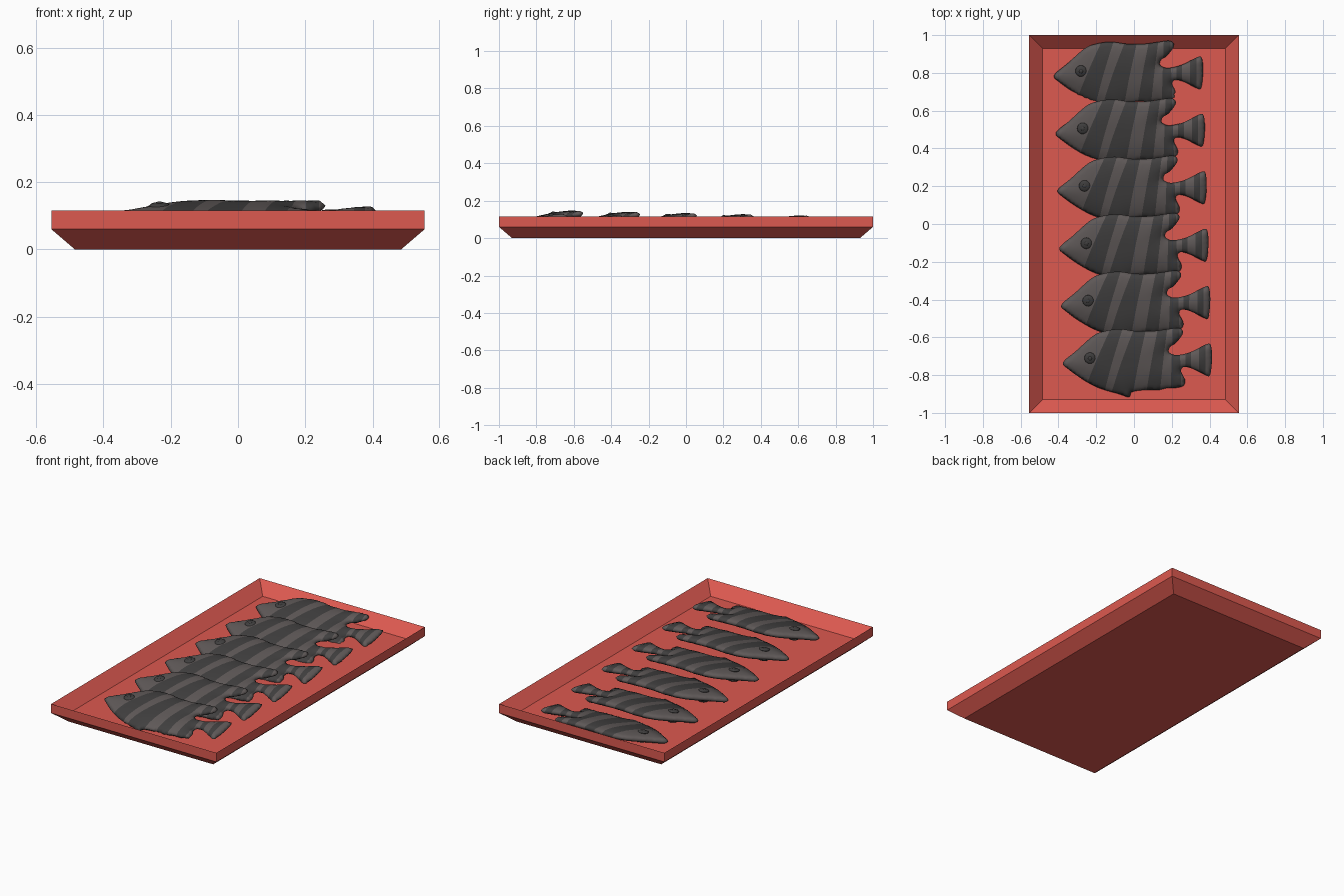
import bpy, bmesh, math
from mathutils import Vector
from mathutils.geometry import delaunay_2d_cdt

if "Cube" in bpy.data.objects:
    bpy.data.objects.remove(bpy.data.objects["Cube"])


def material(name, rgb):
    m = bpy.data.materials.new(name)
    m.diffuse_color = (*rgb, 1)
    m.use_nodes = True
    m.node_tree.nodes["Principled BSDF"].inputs["Base Color"].default_value = m.diffuse_color
    return m


RED = material("tray_red", (0.72, 0.10, 0.08))
GREY = material("fish_grey", (0.115, 0.10, 0.098))
DARK = material("stripe_dark", (0.052, 0.050, 0.050))


def add(name, mesh):
    ob = bpy.data.objects.new(name, mesh)
    bpy.context.collection.objects.link(ob)
    return ob


# Tray: flared base, upright rim, sloping inner walls, raised floor
bm = bmesh.new()
rings = []
for hx, hy, z in [(.485, .93, 0), (.555, 1, .06), (.555, 1, .115), (.485, .93, .05)]:
    rings.append([bm.verts.new((sx * hx, sy * hy, z))
                  for sx, sy in [(-1, -1), (1, -1), (1, 1), (-1, 1)]])
for a, b in zip(rings, rings[1:]):
    for i in range(4):
        j = (i + 1) % 4
        bm.faces.new((a[i], a[j], b[j], b[i]))
bm.faces.new(rings[0][::-1])
bm.faces.new(rings[-1])
tray_mesh = bpy.data.meshes.new("tray")
bm.to_mesh(tray_mesh)
tray_mesh.materials.append(RED)
add("tray", tray_mesh)

# Fish outline, clockwise from the nose (1 unit = 188.8 steps)
S = 188.8
KEYS = [(-71, -4), (-68, 1), (-58, 9), (-41, 24), (-29, 29), (-14, 31), (2, 29), (19, 29),
        (34, 31), (45, 32), (49, 27), (42, 17), (36, 13), (35, 8), (41, 5), (50, 6), (59, 9),
        (73, 16), (77, 14), (78, 1), (76, -15), (71, -15), (59, -9), (50, -7), (47, -11),
        (51, -20), (49, -26), (40, -28), (33, -28), (24, -30), (10, -30), (-2, -32),
        (-5, -37), (-15, -34), (-35, -28), (-52, -19), (-66, -9)]


def spline(keys, n=5):
    pts = [Vector(k) / S for k in keys]
    out, m = [], len(pts)
    for i in range(m):
        p0, p1, p2, p3 = (pts[(i + k) % m] for k in (-1, 0, 1, 2))
        for k in range(n):
            t = k / n
            out.append(.5 * (2 * p1 + (p2 - p0) * t + (2 * p0 - 5 * p1 + 4 * p2 - p3) * t * t
                             + (3 * p1 - p0 - 3 * p2 + p3) * t ** 3))
    return out


outline = spline(KEYS)
segs = list(zip(outline, outline[1:] + outline[:1]))


def inside(p):
    odd = False
    for a, b in segs:
        if (a.y > p.y) != (b.y > p.y) and p.x < a.x + (p.y - a.y) / (b.y - a.y) * (b.x - a.x):
            odd = not odd
    return odd


def edge_distance(p):
    best = 9
    for a, b in segs:
        d = b - a
        t = max(0, min(1, (p - a).dot(d) / d.length_squared))
        best = min(best, (p - a - d * t).length)
    return best


def height(d):
    return .033 * math.sqrt(max(0, 1 - (1 - min(d / .14, 1)) ** 2))


# Stripe borders in pairs: x at the back, x at the belly
BORDERS = [(-.127, -.254), (-.063, -.150), (-.002, -.11), (.063, 0), (.125, .07), (.175, .14),
           (.205, .195), (.24, .25), (.272, .272), (.302, .302), (.345, .345), (.378, .378)]


def border_x(b, y):
    t = (.16 - y) / .30
    return b[0] + (b[1] - b[0]) * t - .05 * abs(b[0] - b[1]) * 4 * t * (1 - t)


# Planar triangulation with the outline and stripe borders as fixed edges
pts = list(outline)
edges = [(i, (i + 1) % len(pts)) for i in range(len(pts))]
for b in BORDERS:
    first = len(pts)
    for k in range(25):
        y = .18 - .39 * k / 24
        pts.append(Vector((border_x(b, y), y)))
    edges += [(first + k, first + k + 1) for k in range(24)]
step = .014
for i in range(-28, 31):
    for j in range(-15, 14):
        p = Vector(((i + .5 * (j % 2)) * step, j * step))
        if (inside(p) and edge_distance(p) > .005
                and min(abs(p.x - border_x(b, p.y)) for b in BORDERS) > .004):
            pts.append(p)
flat, _, tris, *_ = delaunay_2d_cdt(pts, edges, [], 0, 1e-5)
tris = [t for t in tris if inside(sum((flat[i] for i in t), Vector((0, 0))) / len(t))]

# Inflate from the outline, then soften the ridge
used = sorted({i for t in tris for i in t})
dist = {i: edge_distance(flat[i]) for i in used}
z = {i: height(dist[i]) for i in used}
near = {i: set() for i in used}
for t in tris:
    for i in t:
        near[i].update(t)
for _ in range(3):
    z = {i: z[i] if dist[i] < .02 else sum(z[k] for k in near[i]) / len(near[i]) for i in used}

# Fish body: upper and lower halves share the rim
bm = bmesh.new()
upper = {i: bm.verts.new((flat[i].x, flat[i].y, 0 if dist[i] < 1e-4 else z[i])) for i in used}
lower = {i: upper[i] if dist[i] < 1e-4 else bm.verts.new((flat[i].x, flat[i].y, -z[i]))
         for i in used}
for t in tris:
    c = sum((flat[i] for i in t), Vector((0, 0))) / len(t)
    striped = sum(c.x > border_x(b, c.y) for b in BORDERS) % 2
    for side in (upper, lower):
        vs = [side[i] for i in t]
        f = bm.faces.get(vs) or bm.faces.new(vs)
        f.material_index, f.smooth = striped, True
bmesh.ops.recalc_face_normals(bm, faces=bm.faces)
fish_mesh = bpy.data.meshes.new("fish")
bm.to_mesh(fish_mesh)
fish_mesh.materials.append(GREY)
fish_mesh.materials.append(DARK)

# Eyes: a flattened ball and a small raised pupil on each flank
bm = bmesh.new()
eye = Vector((-.233, .015))
eye_z = height(edge_distance(eye)) - .002
for side in (1, -1):
    for r, h, lift in [(.030, .010, 0), (.011, .006, .007)]:
        made = bmesh.ops.create_uvsphere(bm, u_segments=20, v_segments=10, radius=1)["verts"]
        bmesh.ops.scale(bm, vec=(r, r, h), verts=made)
        bmesh.ops.translate(bm, vec=(eye.x, eye.y, side * (eye_z + lift)), verts=made)
for f in bm.faces:
    f.smooth = True
eye_mesh = bpy.data.meshes.new("eyes")
bm.to_mesh(eye_mesh)
eye_mesh.materials.append(DARK)

# Six overlapping fish, each leaning on the next
for n in range(6):
    for name, mesh in (("fish", fish_mesh), ("fish_eyes", eye_mesh)):
        ob = add(f"{name}_{n + 1}", mesh)
        ob.location = (-.0095 * n, -.72 + .304 * n, .1 - .0065 * n)
        ob.rotation_euler.x = math.atan(.2)
        ob.scale.y = 1.02
